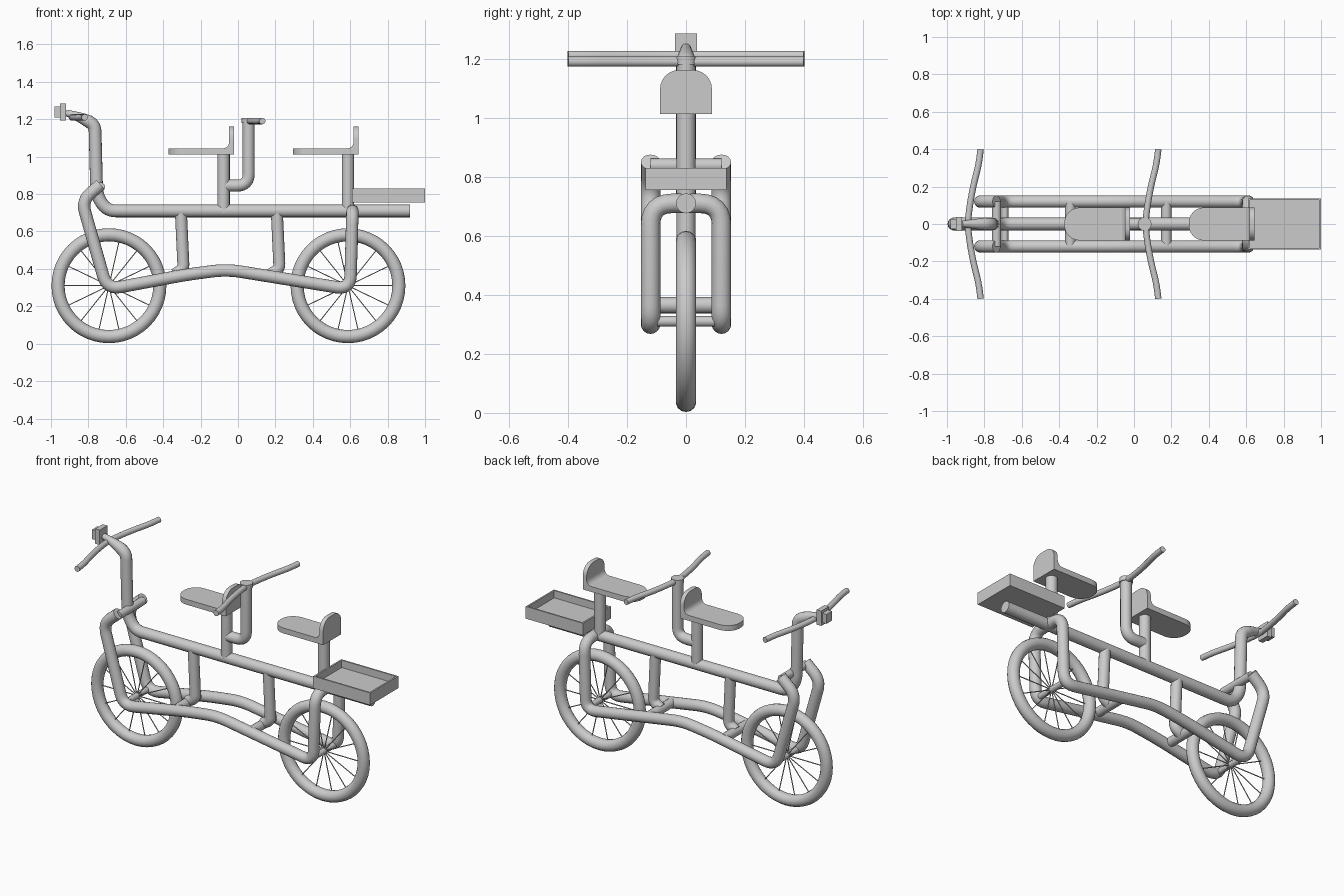
import bpy, bmesh, math
from mathutils import Vector, Matrix

if "Cube" in bpy.data.objects:
    bpy.data.objects.remove(bpy.data.objects["Cube"])


def smooth(ob, angle=35):
    bpy.ops.object.select_all(action='DESELECT')
    ob.select_set(True)
    bpy.context.view_layer.objects.active = ob
    bpy.ops.object.shade_smooth_by_angle(angle=math.radians(angle))


def rounded(pts, r):
    """Round the corners of a path with short quadratic arcs."""
    pts = [Vector(p) for p in pts]
    out = [pts[0]]
    for a, b, c in zip(pts, pts[1:], pts[2:]):
        d = min(r, (a - b).length * 0.48, (c - b).length * 0.48)
        p, q = b + (a - b).normalized() * d, b + (c - b).normalized() * d
        for i in range(7):
            t = i / 6
            out.append(p * (1 - t) ** 2 + b * 2 * t * (1 - t) + q * t * t)
    return out + [pts[-1]]


def tube(name, pts, radius, bend=0.06, taper=None):
    path = rounded(pts, bend)
    cu = bpy.data.curves.new(name, 'CURVE')
    cu.dimensions = '3D'
    cu.bevel_depth = radius
    cu.bevel_resolution = 6
    cu.use_fill_caps = True
    sp = cu.splines.new('POLY')
    sp.points.add(len(path) - 1)
    for pt, co in zip(sp.points, path):
        pt.co = (*co, 1)
        pt.radius = taper(co) if taper else 1
    ob = bpy.data.objects.new(name, cu)
    bpy.context.collection.objects.link(ob)
    bpy.ops.object.select_all(action='DESELECT')
    ob.select_set(True)
    bpy.context.view_layer.objects.active = ob
    bpy.ops.object.convert(target='MESH')
    ob = bpy.context.object
    smooth(ob, 50)
    return ob


def mesh_object(name, bm):
    bmesh.ops.recalc_face_normals(bm, faces=bm.faces)
    me = bpy.data.meshes.new(name)
    bm.to_mesh(me)
    bm.free()
    ob = bpy.data.objects.new(name, me)
    bpy.context.collection.objects.link(ob)
    return ob


def box(name, lo, hi):
    bm = bmesh.new()
    lo, hi = Vector(lo), Vector(hi)
    bmesh.ops.create_cube(bm, size=1, matrix=Matrix.Translation((lo + hi) / 2)
                          @ Matrix.Diagonal((*(hi - lo), 1)))
    return mesh_object(name, bm)


def prism(name, outline, offset):
    """Extrude a flat outline along a vector."""
    bm = bmesh.new()
    f = bm.faces.new([bm.verts.new(p) for p in outline])
    ext = bmesh.ops.extrude_face_region(bm, geom=[f])['geom']
    bmesh.ops.translate(bm, vec=offset,
                        verts=[v for v in ext if isinstance(v, bmesh.types.BMVert)])
    ob = mesh_object(name, bm)
    smooth(ob)
    return ob


def wheel(name, x):
    z = 0.31
    bpy.ops.mesh.primitive_torus_add(major_radius=0.272, minor_radius=0.035,
                                     major_segments=48, minor_segments=14,
                                     location=(x, 0, z), rotation=(math.pi / 2, 0, 0))
    ob = bpy.context.object
    ob.name = name + "_tyre"
    smooth(ob, 60)
    # spokes
    bm = bmesh.new()
    for i in range(14):
        a = math.tau * i / 14 - math.pi / 2
        m = (Matrix.Translation((x, 0, z)) @ Matrix.Rotation(a, 4, 'Y')
             @ Matrix.Translation((0, 0, 0.13)))
        bmesh.ops.create_cone(bm, segments=6, radius1=0.003, radius2=0.003,
                              depth=0.25, cap_ends=True, matrix=m)
    mesh_object(name + "_spokes", bm)
    tube(name + "_axle", [(x, -0.12, z), (x, 0.12, z)], 0.018)


def seat(name, x):
    w = 0.088
    arc = [math.radians(15 * i) for i in range(7)]
    # saddle with rounded nose
    r = 0.08
    nose = [(x - 0.295 + r - r * math.cos(a), w - r + r * math.sin(a)) for a in arc]
    pts = [(x + 0.055, w)] + nose[::-1] + [(px, -py) for px, py in nose] + [(x + 0.055, -w)]
    prism(name + "_saddle", [(px, py, 1.012) for px, py in pts], (0, 0, 0.033))
    # backrest with rounded top
    r = 0.065
    top = [(w - r + r * math.cos(a), 1.162 - r + r * math.sin(a)) for a in arc]
    pts = [(w, 1.012)] + top + [(-py, pz) for py, pz in top[::-1]] + [(-w, 1.012)]
    prism(name + "_backrest", [(x + 0.03, py, pz) for py, pz in pts], (0.026, 0, 0))
    # fillet between saddle and backrest
    r = 0.035
    cove = [(x + 0.03 - r + r * math.sin(a), -w, 1.044 + r - r * math.cos(a)) for a in arc]
    prism(name + "_fillet", [(x + 0.032, -w, 1.044)] + cove, (0, 2 * w, 0))
    tube(name + "_post", [(x, 0, 0.70), (x, 0, 1.02)], 0.033)


def handlebar(name, x, z):
    half = [(0.07, 0.40), (0.06, 0.32), (0.03, 0.20), (0.012, 0.10)]
    pts = [(x + dx, -y, z) for dx, y in half] + [(x, 0, z)]
    pts += [(x + dx, y, z) for dx, y in half[::-1]]
    tube(name, pts, 0.017, 0.05)


wheel("front_wheel", -0.69)
wheel("rear_wheel", 0.588)

# top tube sweeping up into the steering stem
tube("top_tube_and_stem",
     [(0.92, 0, 0.71), (-0.70, 0, 0.71), (-0.755, 0, 0.79), (-0.765, 0, 1.17),
      (-0.83, 0, 1.205), (-0.92, 0, 1.235)], 0.034, 0.08,
     lambda p: 1 if p.x > -0.80 else max(0.5, 1 - (-0.80 - p.x) * 4.5))

# side frame: fork, lower rail and rear arch as one mirrored path
side = [(-0.735, 0.85), (-0.835, 0.765), (-0.70, 0.29), (-0.27, 0.37), (-0.06, 0.397),
        (0.20, 0.355), (0.60, 0.29), (0.617, 0.705)]
path = [(x, -0.12, z) for x, z in side]
path[-1:] = [(0.612, -0.12, 0.71), (0.612, 0.12, 0.71)]
path += [(x, 0.12, z) for x, z in side[-2::-1]]
tube("side_frame", path, 0.033, 0.075)
tube("fork_crossbar", [(-0.735, -0.12, 0.838), (-0.735, 0.12, 0.838)], 0.024)

# bent struts with their crossbars
for name, x in (("front_strut", -0.305), ("rear_strut", 0.208)):
    tube(name, [(x, 0, 0.70), (x + 0.014, 0, 0.40), (x - 0.035, 0, 0.37)], 0.032, 0.05)
    tube(name + "_crossbar", [(x - 0.035, -0.12, 0.365), (x - 0.035, 0.12, 0.365)], 0.028)

seat("front_seat", -0.077)
seat("rear_seat", 0.588)

# handlebars and the rear stem
handlebar("front_handlebar", -0.89, 1.21)
handlebar("rear_handlebar", 0.06, 1.19)
tube("rear_stem", [(-0.077, 0, 0.845), (0.057, 0, 0.845), (0.057, 0, 1.19)], 0.032, 0.075)
tube("rear_stem_cap", [(0.057, 0, 1.18), (0.057, 0, 1.208)], 0.037)

# headlamp
box("lamp_lens", (-0.98, -0.027, 1.21), (-0.95, 0.027, 1.268))
box("lamp_plate", (-0.951, -0.037, 1.193), (-0.92, 0.037, 1.285))

# rear tray: box with an inset, sunken top
tray = box("rear_tray", (0.61, -0.137, 0.755), (1.0, 0.137, 0.83))
bm = bmesh.new()
bm.from_mesh(tray.data)
bm.normal_update()
top = max(bm.faces, key=lambda f: f.calc_center_median().z)
bmesh.ops.inset_region(bm, faces=[top], thickness=0.014)
ext = bmesh.ops.extrude_face_region(bm, geom=[top])['geom']
bmesh.ops.delete(bm, geom=[top], context='FACES_ONLY') if top.is_valid else None
bmesh.ops.translate(bm, vec=(0, 0, -0.045),
                    verts=[v for v in ext if isinstance(v, bmesh.types.BMVert)])
bmesh.ops.recalc_face_normals(bm, faces=bm.faces)
bm.to_mesh(tray.data)
bm.free()
